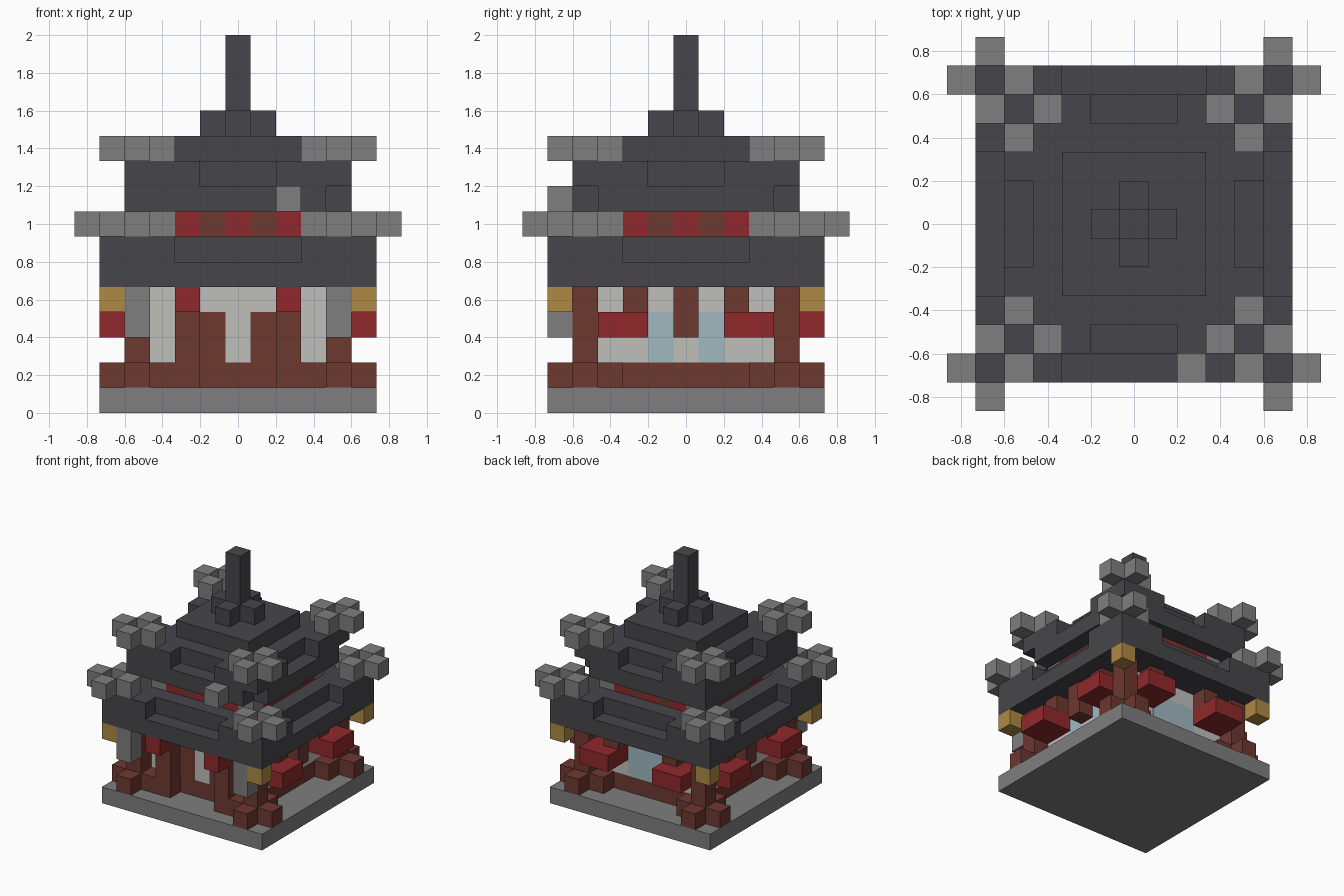
import bpy
import bmesh
from mathutils import Vector

U = 2 / 15  # edge length of one cube

cube = bpy.data.objects.get("Cube")
if cube:
    bpy.data.objects.remove(cube, do_unlink=True)


def material(name, r, g, b):
    m = bpy.data.materials.new(name)
    m.use_nodes = True
    m.diffuse_color = (r, g, b, 1)
    m.node_tree.nodes["Principled BSDF"].inputs["Base Color"].default_value = (r, g, b, 1)
    return m


SLATE = material("slate", 0.062, 0.060, 0.068)
STONE = material("stone", 0.21, 0.21, 0.21)
PLASTER = material("plaster", 0.52, 0.52, 0.50)
WOOD = material("wood", 0.155, 0.04, 0.03)
RED = material("red", 0.28, 0.022, 0.025)
GOLD = material("gold", 0.42, 0.25, 0.056)
GLASS = material("glass", 0.35, 0.48, 0.53)


def build(name, mat, boxes):
    """One object from boxes given as inclusive cell ranges (x, y, z)."""
    bm = bmesh.new()
    for box in boxes:
        spans = [(r, r) if isinstance(r, (int, float)) else r for r in box]
        lo = Vector([s[0] - 0.5 for s in spans])
        hi = Vector([s[1] + 0.5 for s in spans])
        lo.z += 0.5
        hi.z += 0.5
        made = bmesh.ops.create_cube(bm, size=1)["verts"]
        for v in made:
            v.co = Vector([(lo[i] if v.co[i] < 0 else hi[i]) * U for i in range(3)])
    mesh = bpy.data.meshes.new(name)
    bm.to_mesh(mesh)
    bm.free()
    mesh.materials.append(mat)
    obj = bpy.data.objects.new(name, mesh)
    bpy.context.collection.objects.link(obj)
    return obj


CORNERS = [(sx, sy) for sx in (-1, 1) for sy in (-1, 1)]


def plus(cx, cy, z):
    """Four cubes around a centre cell."""
    return [(cx + dx, cy + dy, z) for dx, dy in ((1, 0), (-1, 0), (0, 1), (0, -1))]


def corner_plus(d, z):
    return [b for sx, sy in CORNERS for b in plus(sx * d, sy * d, z)]


# Base and floor
build("stone_slab", STONE, [((-5, 5), (-5, 5), 0)])
build("floor_beam", WOOD, [((-3, 3), (-3, 3), 1)])

# Corner pillars with plus-shaped feet
build("corner_pillars", WOOD, [(4 * sx, 4 * sy, (1, 4)) for sx, sy in CORNERS])
build("pillar_feet", WOOD,
      [b for b in corner_plus(4, 1)])

# Walls
build("walls", PLASTER, [((-3, 3), (-3, 3), (2, 4))])

# Thin plates on the walls: windows and door frame
P = 0.48
OUT = 3.04 - 0.02
side_windows = [(s * OUT, y, (2, 3)) for s in (-1, 1) for y in (-1, 1)]
build("windows", GLASS, side_windows + [((-1, 1), OUT, (2, 3))])
build("door_frame", WOOD, [(x, -OUT, (2, 3)) for x in (-1, 1)])

# Front door posts with lanterns
build("door_posts", WOOD, [(x, -4, (1, 4)) for x in (-2, 2)])
build("door_lanterns", RED, [(x, -5, 4) for x in (-2, 2)])
build("front_posts", STONE, [(x, -5, (3, 4)) for x in (-4, 4)])

# Brackets under the eaves
build("side_brackets", WOOD,
      [(s * 4, y, 4) for s in (-1, 1) for y in (-2, 2)]
      + [(s * 4, 0, (3, 4)) for s in (-1, 1)])
build("back_brackets", WOOD, [(x, 4, 4) for x in (-2, 2)])

# Red awnings over the side and back walls
RUNS = [(-3, -2), (2, 3)]
build("awnings", RED,
      [((4, 5), r, 3) for r in RUNS] + [((-5, -4), r, 3) for r in RUNS]
      + [(r, (4, 5), 3) for r in RUNS])

# Gold ornaments under the roof corners
build("corner_ornaments", GOLD, [(5 * sx, 5 * sy, 4) for sx, sy in CORNERS])


def rim_corners(d, n, z):
    """L-shaped raised roof corners, leaving a gap of half-width n per side."""
    out = []
    for sx, sy in CORNERS:
        xs = tuple(sorted((sx * (n + 1), sx * d)))
        ys = tuple(sorted((sy * (n + 1), sy * (d - 1))))
        out += [(xs, sy * d, z), (sx * d, ys, z)]
    return out


# Lower roof
build("lower_roof", SLATE,
      [((-5, 5), (-5, 5), 5), ((-4, 4), (-4, 4), 6)] + rim_corners(5, 2, 6))
build("lower_finials", STONE, corner_plus(5, 7))

# Upper storey band with alternating panels
build("band_core", WOOD, [((-2, 2), (-2, 2), 7)])
build("band_corners", STONE, [(3 * sx, 3 * sy, 7) for sx, sy in CORNERS])
for label, mat, cells in (("red", RED, (-2, 0, 2)), ("wood", WOOD, (-1, 1))):
    build("band_panels_" + label, mat,
          [b for c in cells for s in (-3, 3) for b in ((c, s, 7), (s, c, 7))])

# Upper roof, open below its two left corners
build("upper_roof", SLATE,
      [((-4, 3), (-4, 4), 8), (4, (-3, 3), 8), ((-3, 3), (-3, 3), 9)]
      + rim_corners(4, 1, 9))
build("upper_finials", STONE, corner_plus(4, 10))
build("chimney", STONE, [(2, -5, 8)])

# Roof cap and spire
build("roof_cap", SLATE, [((-2, 2), (-2, 2), 10)])
build("spire", SLATE, plus(0, 0, 11) + [(0, 0, (11, 14))])
